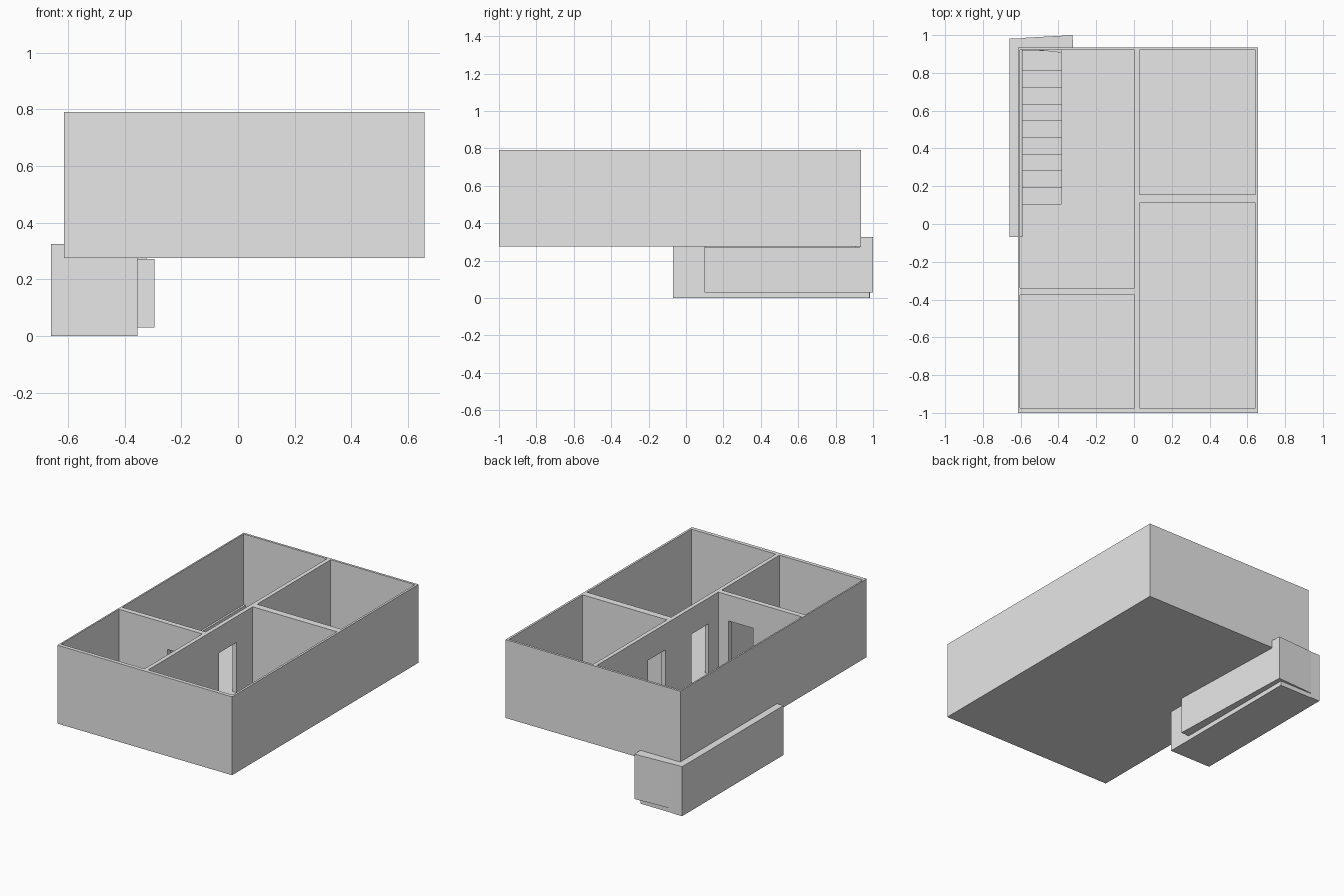
import bpy
import bmesh

cube = bpy.data.objects.get("Cube")
if cube:
    bpy.data.objects.remove(cube, do_unlink=True)

plaster = bpy.data.materials.new("plaster_grey")
plaster.use_nodes = True
GREY = (0.8, 0.8, 0.8, 1)
plaster.diffuse_color = GREY
plaster.node_tree.nodes["Principled BSDF"].inputs["Base Color"].default_value = GREY


def prism(name, outline, z0, z1):
    """Extrude a counter-clockwise plan outline from z0 to z1."""
    bm = bmesh.new()
    base = bm.faces.new([bm.verts.new((x, y, z0)) for x, y in outline])
    top = bmesh.ops.extrude_face_region(bm, geom=[base])["geom"]
    for v in top:
        if isinstance(v, bmesh.types.BMVert):
            v.co.z = z1
    bmesh.ops.recalc_face_normals(bm, faces=bm.faces)
    mesh = bpy.data.meshes.new(name)
    bm.to_mesh(mesh)
    bm.free()
    mesh.materials.append(plaster)
    obj = bpy.data.objects.new(name, mesh)
    bpy.context.collection.objects.link(obj)
    return obj


def box(name, x0, x1, y0, y1, z0, z1):
    return prism(name, [(x0, y0), (x1, y0), (x1, y1), (x0, y1)], z0, z1)


def cut(target, *bounds):
    """Subtract a box from the target and discard the cutter."""
    cutter = box("cutter", *bounds)
    cutter.hide_render = True
    mod = target.modifiers.new("cut", "BOOLEAN")
    mod.operation = "DIFFERENCE"
    mod.solver = "EXACT"
    mod.object = cutter
    bpy.context.view_layer.objects.active = target
    bpy.ops.object.modifier_apply(modifier=mod.name)
    bpy.data.objects.remove(cutter, do_unlink=True)


UNDER, FLOOR, TOP, DOOR_TOP = 0.275, 0.29, 0.79, 0.62

# House shell with four open-topped rooms
shell = box("house_shell", -0.613, 0.657, -1.0, 0.935, UNDER, TOP)
rooms = [(-0.603, 0.003, -0.34, 0.92), (-0.603, 0.003, -0.975, -0.375),
         (0.03, 0.643, 0.155, 0.92), (0.03, 0.643, -0.975, 0.11)]
for room in rooms:
    cut(shell, *room, FLOOR, TOP + 0.1)

# Doorways through the inner walls
doors = [(-0.02, 0.05, -0.24, -0.06), (-0.02, 0.05, 0.21, 0.39),
         (-0.25, -0.07, -0.4, -0.32)]
for door in doors:
    cut(shell, *door, FLOOR + 0.001, DOOR_TOP)

# Stair opening in the floor
cut(shell, -0.595, -0.385, 0.105, 0.915, UNDER - 0.1, FLOOR + 0.05)

# Stairwell base, side wall and slightly skewed walls
box("stairwell_base", -0.66, -0.355, -0.07, 0.98, 0, 0.03)
box("stairwell_left_wall", -0.66, -0.59, -0.07, 0.983, 0, 0.325)
prism("stairwell_right_wall",
      [(-0.355, 0.1), (-0.295, 0.1), (-0.323, 0.94), (-0.385, 0.94)], 0.03, 0.272)
back = [(-0.59, 0.93), (-0.385, 0.907), (-0.385, 0.93), (-0.323, 0.93),
        (-0.325, 1.0), (-0.59, 0.985)]
prism("stairwell_back_wall", back, 0.03, 0.325)

# Landing under the floor, then steps going down towards the back
box("stair_landing", -0.59, -0.355, -0.07, 0.105, 0.03, 0.28)
STEPS, RUN, DROP = 9, 0.0885, 0.027
for i in range(STEPS):
    y = 0.105 + i * RUN
    end = y + RUN if i < STEPS - 1 else 0.935
    box(f"stair_step_{i + 1}", -0.59, -0.36 - 0.0025 * i, y, end,
        0.02, FLOOR - (i + 1) * DROP)
